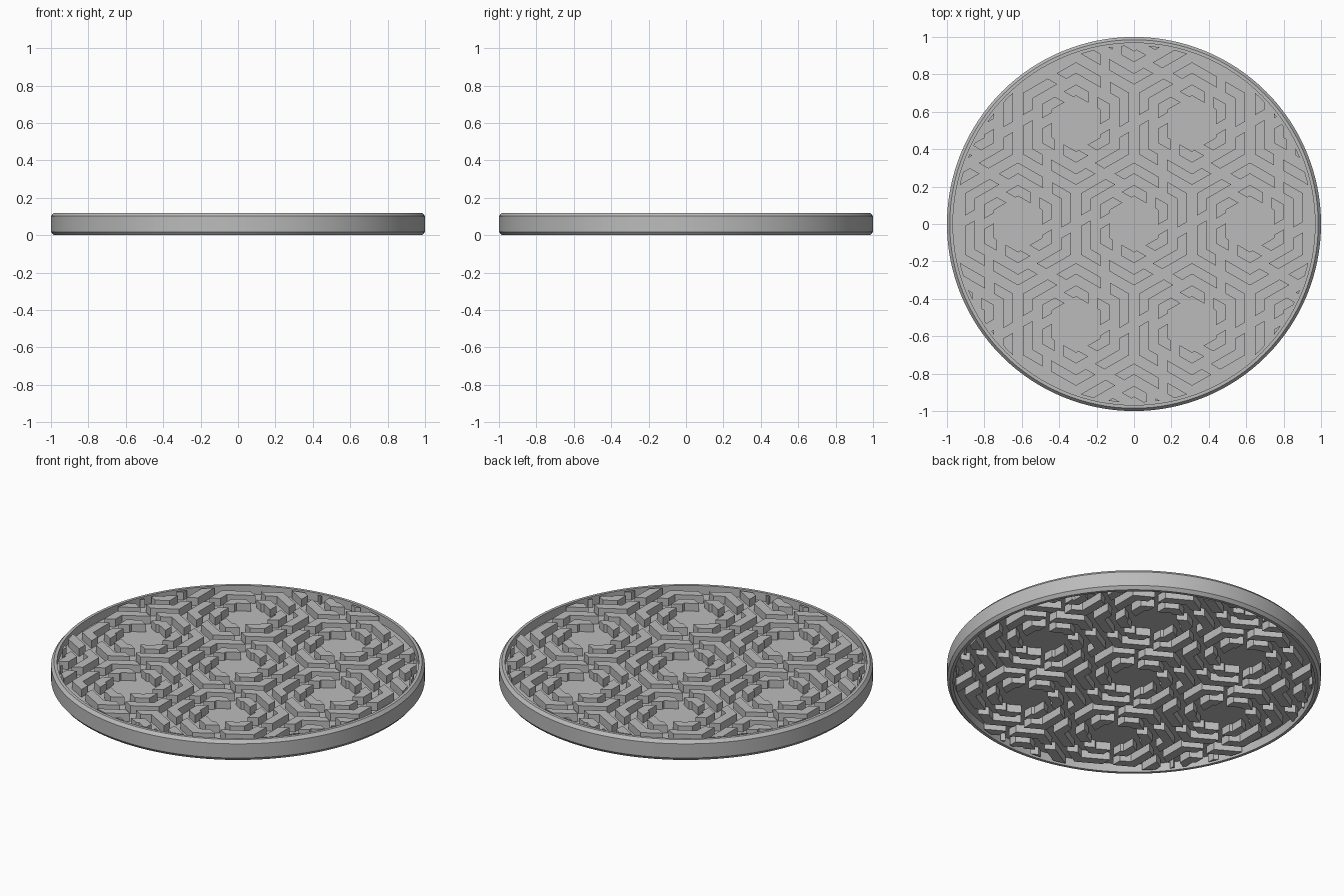
import bpy, bmesh, math
from mathutils import Vector

if "Cube" in bpy.data.objects:
    bpy.data.objects.remove(bpy.data.objects["Cube"], do_unlink=True)

grey = bpy.data.materials.new("plain_grey")
grey.use_nodes = True
colour = (0.5, 0.5, 0.5, 1)
grey.diffuse_color = colour
grey.node_tree.nodes["Principled BSDF"].inputs["Base Color"].default_value = colour

SPACING = 0.62            # distance between swirl centres
PITCH = SPACING / 6       # strip plus groove
HALF = PITCH / 4          # half a strip
SLANT = 2 / math.sqrt(3)
SIDES = 128


def make_object(name, bm):
    bmesh.ops.recalc_face_normals(bm, faces=bm.faces[:])
    mesh = bpy.data.meshes.new(name)
    bm.to_mesh(mesh)
    bm.free()
    mesh.materials.append(grey)
    obj = bpy.data.objects.new(name, mesh)
    bpy.context.collection.objects.link(obj)
    return obj


def disc(name, radius, low, high):
    bm = bmesh.new()
    made = bmesh.ops.create_cone(bm, cap_ends=True, segments=SIDES, radius1=radius,
                                 radius2=radius, depth=high - low)
    bmesh.ops.translate(bm, verts=made["verts"], vec=(0, 0, (low + high) / 2))
    return make_object(name, bm)


def direction(degrees):
    a = math.radians(degrees)
    return Vector((math.cos(a), math.sin(a), 0))


def hook(bm, centre, angle, apothem):
    """One strip bent around a hexagon corner, with slanted ends."""
    out, long_way, short_way = direction(angle), direction(angle - 120), direction(angle + 120)
    side = apothem * SLANT
    reach = side - 0.055
    h = HALF * SLANT
    corner = centre + out * side
    long_end = corner + long_way * reach * 0.63
    short_end = corner + short_way * reach * 0.37
    outline = [long_end + out * h, corner + out * h, short_end - long_way * h,
               short_end + long_way * h, corner - out * h, long_end - out * h]
    if min(p.length for p in outline) > 0.94:
        return
    base = [bm.verts.new((p.x, p.y, 0.004)) for p in outline]
    top = [bm.verts.new((p.x, p.y, 0.116)) for p in outline]
    bm.faces.new(base[::-1])
    bm.faces.new(top)
    for i in range(len(base)):
        j = (i + 1) % len(base)
        bm.faces.new((base[i], base[j], top[j], top[i]))


# Rim with chamfered edges
bm = bmesh.new()
profile = [(0.968, 0), (0.985, 0), (1, 0.018), (1, 0.102), (0.985, 0.12), (0.968, 0.12)]
rings = []
for s in range(SIDES):
    d = direction(360 * s / SIDES)
    rings.append([bm.verts.new((d.x * r, d.y * r, z)) for r, z in profile])
for s in range(SIDES):
    a, b = rings[s], rings[(s + 1) % SIDES]
    for i in range(len(profile)):
        j = (i + 1) % len(profile)
        bm.faces.new((a[i], b[i], b[j], a[j]))
rim = make_object("rim", bm)

# Thin plate between the two patterned faces
plate = disc("middle_plate", 0.975, 0.05, 0.07)

# Swirls of strips on a triangular lattice
bm = bmesh.new()
for row in range(-2, 3):
    for col in range(-4, 5):
        centre = Vector(((col + row / 2) * SPACING, row * SPACING * math.sqrt(3) / 2, 0))
        if centre.length > 1.35:
            continue
        for k in range(6):
            for ring in (1.5, 2.5):
                hook(bm, centre, 30 + 60 * k, ring * PITCH)
strips = make_object("swirl_strips", bm)

# Trim the strips to the round opening
cutter = disc("trim_cutter", 0.955, -0.1, 0.3)
cutter.hide_render = True
trim = strips.modifiers.new("trim", 'BOOLEAN')
trim.operation = 'INTERSECT'
trim.solver = 'EXACT'
trim.object = cutter
bpy.context.view_layer.objects.active = strips
bpy.ops.object.modifier_apply(modifier="trim")
bpy.data.objects.remove(cutter, do_unlink=True)

# Smooth the round walls and keep edges sharp
bpy.ops.object.select_all(action='DESELECT')
for obj in (rim, plate, strips):
    obj.select_set(True)
bpy.context.view_layer.objects.active = rim
bpy.ops.object.shade_smooth_by_angle(angle=math.radians(25))
